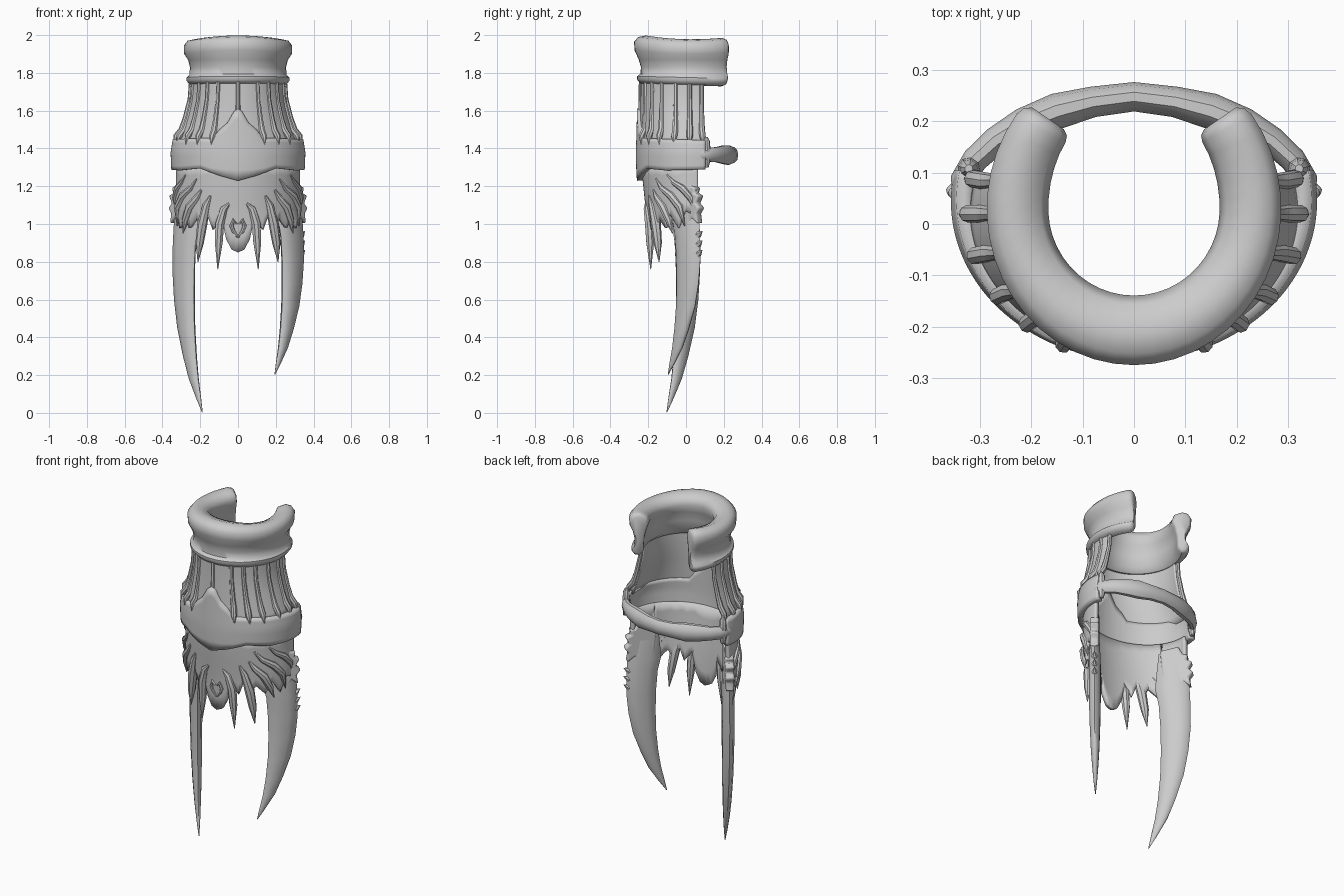
import bpy, bmesh
from math import sin, cos, radians, pi
from mathutils import Vector

if "Cube" in bpy.data.objects:
    bpy.data.objects.remove(bpy.data.objects["Cube"])


def lerp(table, v):
    """Piecewise-linear lookup in [(key, value or tuple)...], keys ascending."""
    if v <= table[0][0]:
        return table[0][1]
    for (k0, a), (k1, b) in zip(table, table[1:]):
        if v <= k1:
            t = (v - k0) / (k1 - k0)
            if isinstance(a, tuple):
                return tuple(p + (q - p) * t for p, q in zip(a, b))
            return a + (b - a) * t
    return table[-1][1]


def finish(name, bm, angle=40):
    bmesh.ops.recalc_face_normals(bm, faces=bm.faces)
    me = bpy.data.meshes.new(name)
    bm.to_mesh(me)
    bm.free()
    ob = bpy.data.objects.new(name, me)
    bpy.context.collection.objects.link(ob)
    bpy.ops.object.select_all(action='DESELECT')
    ob.select_set(True)
    bpy.context.view_layer.objects.active = ob
    bpy.ops.object.shade_smooth_by_angle(angle=radians(angle))
    return ob


def loft(name, rings, angle=40):
    """Skin closed rings in order and cap both ends."""
    bm = bmesh.new()
    vs = [[bm.verts.new(p) for p in r] for r in rings]
    n = len(vs[0])
    for a, b in zip(vs, vs[1:]):
        for i in range(n):
            bm.faces.new((a[i], a[(i + 1) % n], b[(i + 1) % n], b[i]))
    bm.faces.new(vs[0])
    bm.faces.new(vs[-1])
    return finish(name, bm, angle)


def tube(name, pts, radii, flat=1.0, hint=None, sides=8):
    """Tapered tube; flat scales the radius along the hint (outward) axis."""
    pts = [Vector(p) for p in pts]
    rings = []
    for i, (p, r) in enumerate(zip(pts, radii)):
        t = (pts[min(i + 1, len(pts) - 1)] - pts[max(i - 1, 0)]).normalized()
        h = hint if hint else Vector((p.x, p.y - 0.04, 0))
        b = t.cross(h).normalized()
        n = b.cross(t)
        rings.append([p + n * (r * flat * cos(2 * pi * k / sides)) + b * (r * sin(2 * pi * k / sides))
                      for k in range(sides)])
    return loft(name, rings)


def on_wall(deg, z, radii, cy, out=0.0):
    rx, ry = lerp(radii, z)
    a = radians(deg)
    return Vector(((rx + out) * sin(a), cy - (ry + out) * cos(a), z))


def shell(name, limit, top, bottom, radii, cy, thick, cols=72, rows=7):
    """Open curved plate; the edges follow tables of (degrees, z)."""
    keys = {k for k, _ in top + bottom if k <= limit}
    degs = sorted(keys | {limit * i / cols * 2 for i in range(cols // 2 + 1)})
    degs = [-d for d in reversed(degs) if d > 0] + degs
    bm = bmesh.new()
    grid = []
    for d in degs:
        zt, zb = lerp(top, abs(d)), lerp(bottom, abs(d))
        grid.append([bm.verts.new(on_wall(d, zb + (zt - zb) * j / rows, radii, cy)) for j in range(rows + 1)])
    for a, b in zip(grid, grid[1:]):
        for j in range(rows):
            bm.faces.new((a[j], b[j], b[j + 1], a[j + 1]))
    ob = finish(name, bm)
    m = ob.modifiers.new("thickness", 'SOLIDIFY')
    m.thickness, m.offset = thick, 0
    return ob


# Cuff: C-shaped roll with rounded ends, open at the back
profile = [(-.055, 1.998), (-.02, 1.99), (0, 1.965), (-.002, 1.92), (-.022, 1.87), (-.032, 1.83),
           (-.03, 1.795), (-.014, 1.782), (-.014, 1.765), (-.03, 1.745), (-.06, 1.74), (-.085, 1.765),
           (-.09, 1.83), (-.105, 1.89), (-.12, 1.94), (-.105, 1.98)]
steps = [(-132.5, .7), (-130.5, .92)] + [(-127 + 254 * i / 32, 1) for i in range(33)] + [(130.5, .92), (132.5, .7)]
rings = []
for deg, k in steps:
    a = radians(deg)
    ring = []
    for o, z in profile:
        o, z = -.06 + (o + .06) * k, 1.87 + (z - 1.87) * (.5 + .5 * k)
        z -= .010 * (1 - cos(2 * a)) * (z > 1.9) + .007 * (1 - cos(a)) * (z < 1.8)
        ring.append(((.287 + o) * sin(a), .03 - (.305 + o * (1.13 if cos(a) > 0 else .75)) * cos(a), z))
    rings.append(ring)
loft("cuff", rings, 50)

# Flared sleeve with long ribs
sleeve_r = [(1.36, (.325, .262)), (1.42, (.316, .26)), (1.5, (.290, .255)),
            (1.6, (.258, .252)), (1.68, (.243, .25)), (1.78, (.238, .25))]
shell("sleeve", 103, [(0, 1.78)], [(0, 1.42)], sleeve_r, .02, .02, rows=9)
for deg in (0, 25, 40, 55, 73, 90, 104):
    for s in ((-1, 1) if deg else (1,)):
        zs = [1.77, 1.66, 1.56, 1.5, 1.465, 1.42]
        tube("sleeve_rib", [on_wall(s * deg, z, sleeve_r, .02, .008 + (.016 if z < 1.5 and deg else 0)) for z in zs],
             [.012, .012, .014, .017, .017, .002])

# Wrist band with a pointed front
band_r = [(1.23, (.328, .285)), (1.3, (.334, .289)), (1.38, (.337, .291)),
          (1.45, (.325, .288)), (1.61, (.30, .284))]
shell("wrist_band", 101,
      [(0, 1.61), (4, 1.595), (10, 1.535), (17, 1.50), (23, 1.455), (50, 1.45), (101, 1.44)],
      [(0, 1.23), (15, 1.255), (35, 1.295), (60, 1.285), (101, 1.29)], band_r, .045, .04)

# Rear strap, overlapping the band at both sides, and its lugs
half = [(0, .248, 1.365), (.08, .238, 1.365), (.15, .220, 1.365), (.215, .194, 1.367),
        (.27, .162, 1.367), (.31, .125, 1.367), (.335, .085, 1.367), (.347, .03, 1.367)]
widths = [.044, .046, .054, .050, .042, .039, .036, .010]
path = [(-x, y, z) for x, y, z in half[:0:-1]] + half
tube("rear_strap", path, widths[:0:-1] + widths, flat=.65, sides=10)
for s in (-1, 1):
    tube("strap_lug", [(s * .322, .108, z) for z in (1.30, 1.33, 1.4, 1.44, 1.46)],
         [.012, .02, .022, .018, .008])

# Ragged hand plate
hand_r = [(.85, (.32, .235)), (1.0, (.32, .24)), (1.1, (.325, .248)), (1.2, (.317, .26)), (1.3, (.315, .268))]
shell("hand_plate", 94, [(0, 1.31)],
      [(0, .85), (6, .865), (11, .92), (15, 1.02), (20, 1.0), (24, .97), (29, 1.04), (36, .98),
       (42, 1.03), (52, .98), (60, 1.05), (70, .98), (79, 1.07), (88, 1.05), (94, 1.15)],
      hand_r, .045, .024, rows=6)

# Hanging spikes and raised veins: (deg, z) paths with radii
veins = [
    ([(8, 1.11), (13, 1.08), (17, 1.0), (18, .9), (19, .76)], [.006, .02, .025, .022, .002]),
    ([(26, 1.15), (30, 1.1), (35, 1.0), (38, .9), (40, .80)], [.006, .02, .027, .022, .002]),
    ([(36, 1.18), (41, 1.14), (50, 1.09), (57, 1.02), (62, .95)], [.006, .018, .024, .02, .002]),
    ([(42, 1.24), (50, 1.19), (62, 1.15), (72, 1.09), (78, .99)], [.006, .016, .022, .022, .002]),
    ([(58, 1.26), (66, 1.22), (76, 1.19), (85, 1.14), (91, 1.07)], [.006, .014, .02, .018, .002]),
    ([(0, .93), (4, .96), (6, .99), (4, 1.02), (1, 1.0)], [.006, .01, .012, .012, .006]),
]
for pts, rad in veins:
    for s in (-1, 1):
        tube("hand_spike", [on_wall(s * d, z, hand_r, .045, .010) for d, z in pts], rad)


# Claws: lens-section blades lying in a slanted vertical plane on each side
def blade_point(s, u, z, t=0.0):
    return Vector((s * (.338 - .66 * u + .75 * t), .068 - .75 * u - .66 * t, z))


claw = [(1.22, .04, .17, .016), (1.12, .01, .18, .026), (1.0, 0, .19, .031), (.9, -.005, .17, .034),
        (.75, -.007, .16, .034), (.6, .006, .158, .033), (.45, .032, .162, .030), (.3, .078, .175, .025),
        (.18, .123, .192, .018), (.08, .178, .213, .010), (.003, .224, .228, .002)]
guard = [(.16, 1.23), (.06, 1.25), (.035, 1.20), (.005, 1.195), (.015, 1.165), (-.018, 1.15), (.005, 1.11),
         (-.024, 1.085), (0, 1.055), (-.01, 1.0), (.03, 1.03), (.055, .975), (.085, 1.03),
         (.12, .97), (.145, 1.05)]
for s, length in ((-1, 1.0), (1, .81)):
    rings = []
    for z, u0, u1, t in claw:
        z = 1.05 + (z - 1.05) * (length if z < 1.05 else 1)
        c, h = (u0 + u1) / 2 * (1 if s < 0 else .96), (u1 - u0) / 2
        rings.append([blade_point(s, c + h * cos(k * pi / 5), z, t * sin(k * pi / 5)) for k in range(10)])
    loft("claw", rings, 60)

    # Jagged guard over the claw root
    bm = bmesh.new()
    face = bm.faces.new([bm.verts.new(blade_point(s, u, z, -.024)) for u, z in guard])
    ext = bmesh.ops.extrude_face_region(bm, geom=[face])
    bmesh.ops.translate(bm, verts=[v for v in ext["geom"] if isinstance(v, bmesh.types.BMVert)],
                        vec=blade_point(s, 0, 0, .026) - blade_point(s, 0, 0, -.024))
    g = finish("claw_guard", bm, 50)
    b = g.modifiers.new("soft_edge", 'BEVEL')
    b.width, b.segments = .010, 2

# Small barbs on the back edge of the shorter claw
for z in (.95, .90, .85):
    tube("claw_barb", [blade_point(1, .03, z - .015), blade_point(1, 0, z - .005), blade_point(1, -.025, z + .012)],
         [.022, .018, .001], hint=Vector((.75, -.66, 0)), sides=6)
